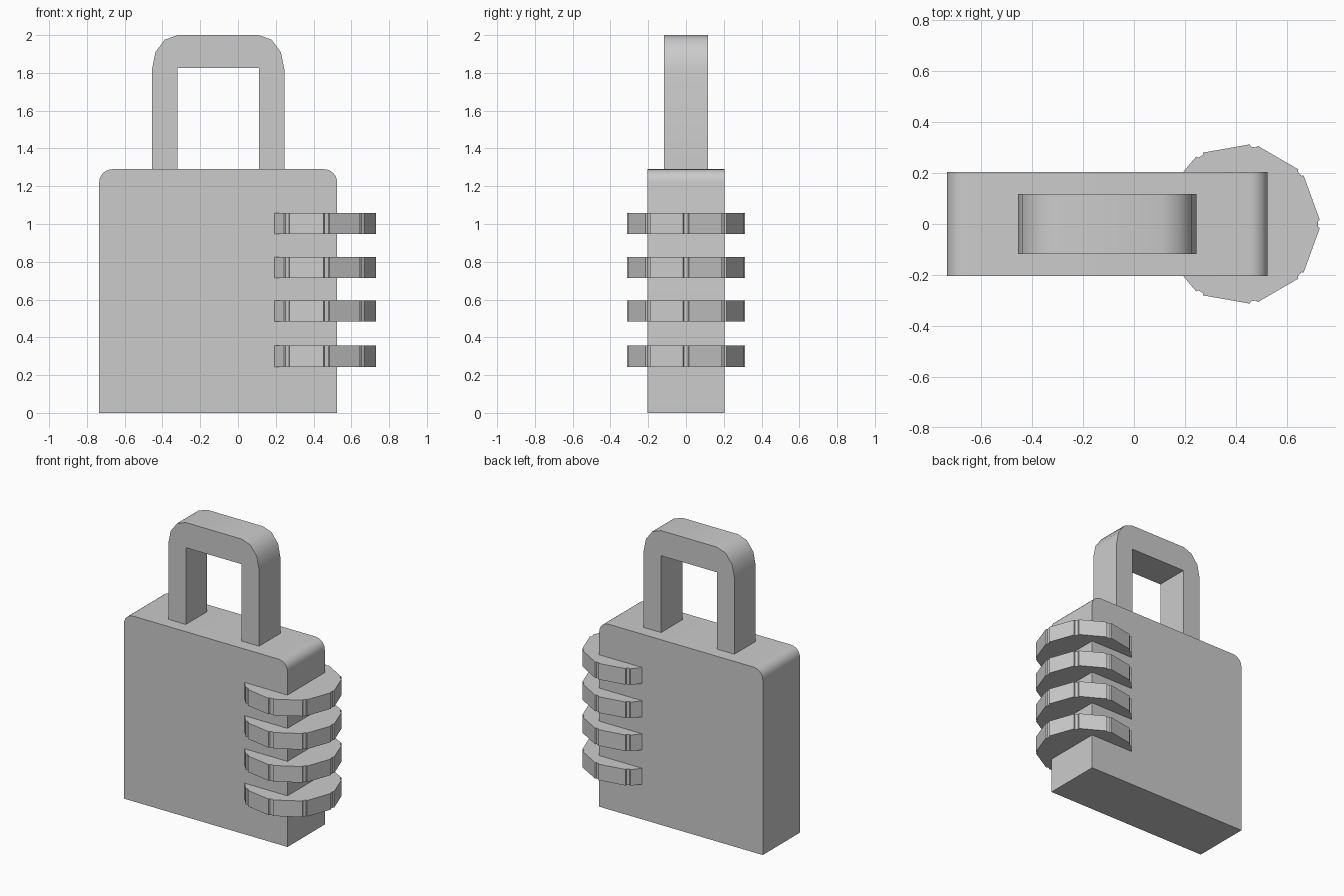
import bpy, bmesh
from math import sin, cos, radians

if "Cube" in bpy.data.objects:
    bpy.data.objects.remove(bpy.data.objects["Cube"])


def prism(name, points, axis, low, high, smooth=False):
    """Extrude a closed outline along y (points are x, z) or z (points are x, y)."""
    place = (lambda u, v, d: (u, d, v)) if axis == 'y' else (lambda u, v, d: (u, v, d))
    bm = bmesh.new()
    a = [bm.verts.new(place(u, v, low)) for u, v in points]
    b = [bm.verts.new(place(u, v, high)) for u, v in points]
    bm.faces.new(a)
    bm.faces.new(b[::-1])
    n = len(points)
    for i in range(n):
        j = (i + 1) % n
        bm.faces.new((a[i], b[i], b[j], a[j]))
    bmesh.ops.recalc_face_normals(bm, faces=bm.faces)
    mesh = bpy.data.meshes.new(name)
    bm.to_mesh(mesh)
    bm.free()
    obj = bpy.data.objects.new(name, mesh)
    bpy.context.collection.objects.link(obj)
    if smooth:
        bpy.ops.object.select_all(action='DESELECT')
        obj.select_set(True)
        bpy.context.view_layer.objects.active = obj
        bpy.ops.object.shade_smooth_by_angle(angle=radians(40))
    return obj


def arc(cx, cz, rx, rz, start, end, steps):
    angles = [radians(start + (end - start) * i / steps) for i in range(steps + 1)]
    return [(cx + rx * cos(t), cz + rz * sin(t)) for t in angles]


# Lock body with rounded top corners
X0, X1, TOP, R = -0.735, 0.525, 1.29, 0.07
outline = [(X0, 0), (X1, 0)]
outline += arc(X1 - R, TOP - R, R, R, 0, 90, 6)
outline += arc(X0 + R, TOP - R, R, R, 90, 180, 6)
prism("lock_body", outline, 'y', -0.205, 0.205, smooth=True)

# Shackle: rounded outside corners, square opening, legs sunk into the body
BASE = 1.25
outline = [(0.245, BASE)]
outline += arc(0.11, 1.82, 0.135, 0.18, 0, 90, 3)
outline += arc(-0.32, 1.82, 0.135, 0.18, 90, 180, 3)
outline += [(-0.455, BASE), (-0.32, BASE), (-0.32, 1.825), (0.11, 1.825), (0.11, BASE)]
prism("shackle", outline, 'y', -0.117, 0.117, smooth=True)

# Number dials: nine flat sides with a small notch at each corner
outline = []
for k in range(9):
    for offset, r in ((-2.9, 0.315), (-1.9, 0.307), (1.9, 0.307), (2.9, 0.315)):
        t = radians(40 * k + offset)
        outline.append((0.415 + r * cos(t), r * sin(t)))
for i, z in enumerate((0.3, 0.54, 0.77, 1.002)):
    prism(f"dial_{i + 1}", outline, 'z', z - 0.056, z + 0.056)
